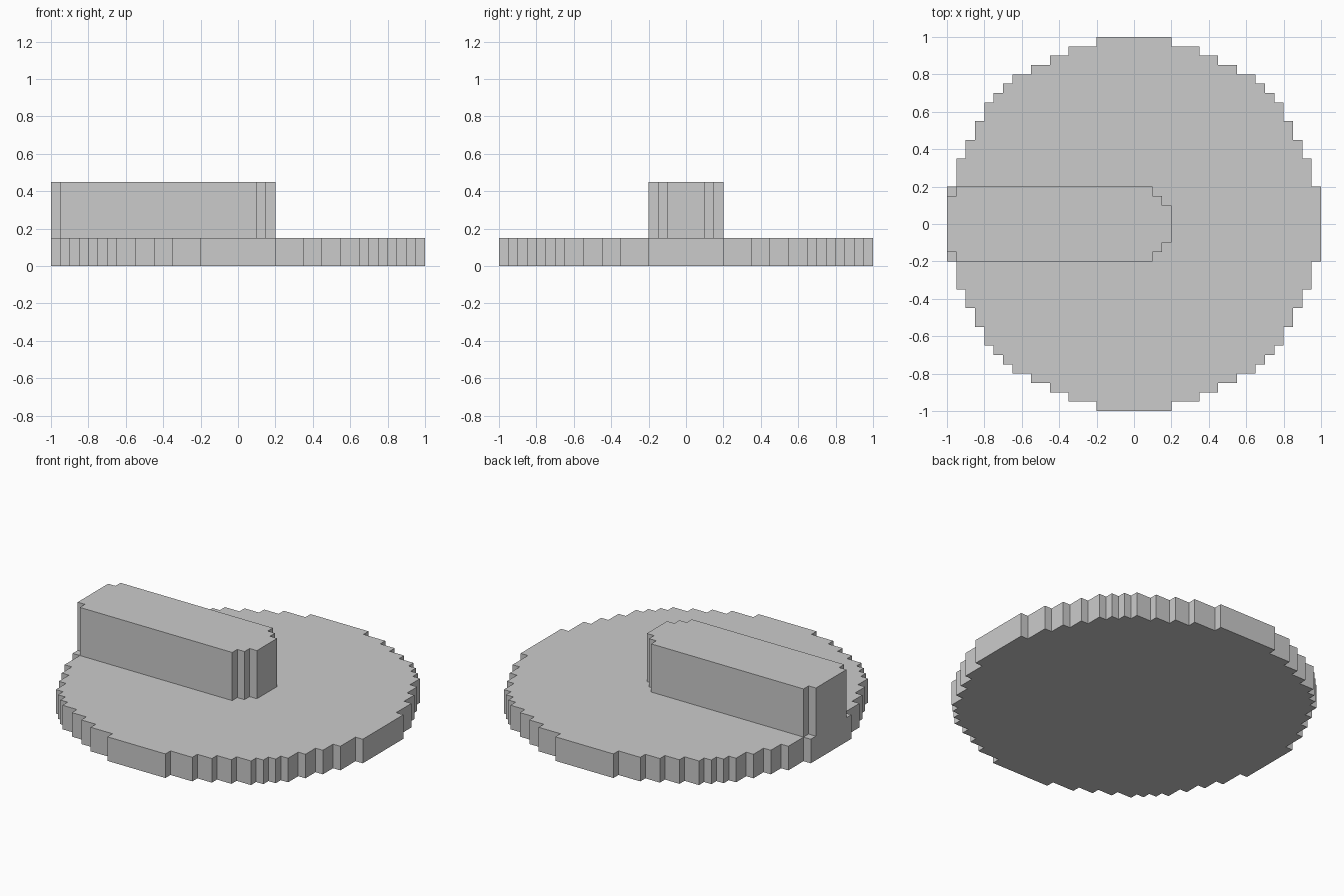
import bpy
import bmesh

if "Cube" in bpy.data.objects:
    bpy.data.objects.remove(bpy.data.objects["Cube"])


def prism(name, outline, z0, z1):
    """Extrude a counter-clockwise outline from z0 up to z1."""
    bm = bmesh.new()
    face = bm.faces.new([bm.verts.new((x, y, z0)) for x, y in outline])
    ext = bmesh.ops.extrude_face_region(bm, geom=[face])
    top = [v for v in ext["geom"] if isinstance(v, bmesh.types.BMVert)]
    bmesh.ops.translate(bm, verts=top, vec=(0, 0, z1 - z0))
    bmesh.ops.recalc_face_normals(bm, faces=bm.faces)
    mesh = bpy.data.meshes.new(name)
    bm.to_mesh(mesh)
    bm.free()
    obj = bpy.data.objects.new(name, mesh)
    bpy.context.collection.objects.link(obj)
    return obj


# Stepped round base: outer corners of one quarter, turned four times
corners = [(1, .2), (.95, .35), (.9, .45), (.85, .55), (.8, .65), (.75, .7),
           (.7, .75), (.65, .8), (.55, .85), (.45, .9), (.35, .95), (.2, 1)]
quarter = [corners[0]]
for (x0, y0), (x1, y1) in zip(corners, corners[1:]):
    quarter += [(x1, y0), (x1, y1)]
outline = []
for _ in range(4):
    outline += quarter
    quarter = [(-y, x) for x, y in quarter]
base = prism("round_base_with_bar", outline, 0, .15)

# Raised bar with notched ends: half outline, mirrored across y
half = [(.2, .1), (.15, .1), (.15, .15), (.1, .15), (.1, .2),
        (-.95, .2), (-.95, .15), (-1, .15)]
bar = prism("bar", half + [(x, -y) for x, y in reversed(half)], .15, .45)

# Fuse the bar into the base so no hidden faces remain between them
union = base.modifiers.new("join_bar", "BOOLEAN")
union.operation = "UNION"
union.solver = "EXACT"
union.object = bar
bpy.context.view_layer.objects.active = base
bpy.ops.object.modifier_apply(modifier=union.name)
bpy.data.objects.remove(bar)
